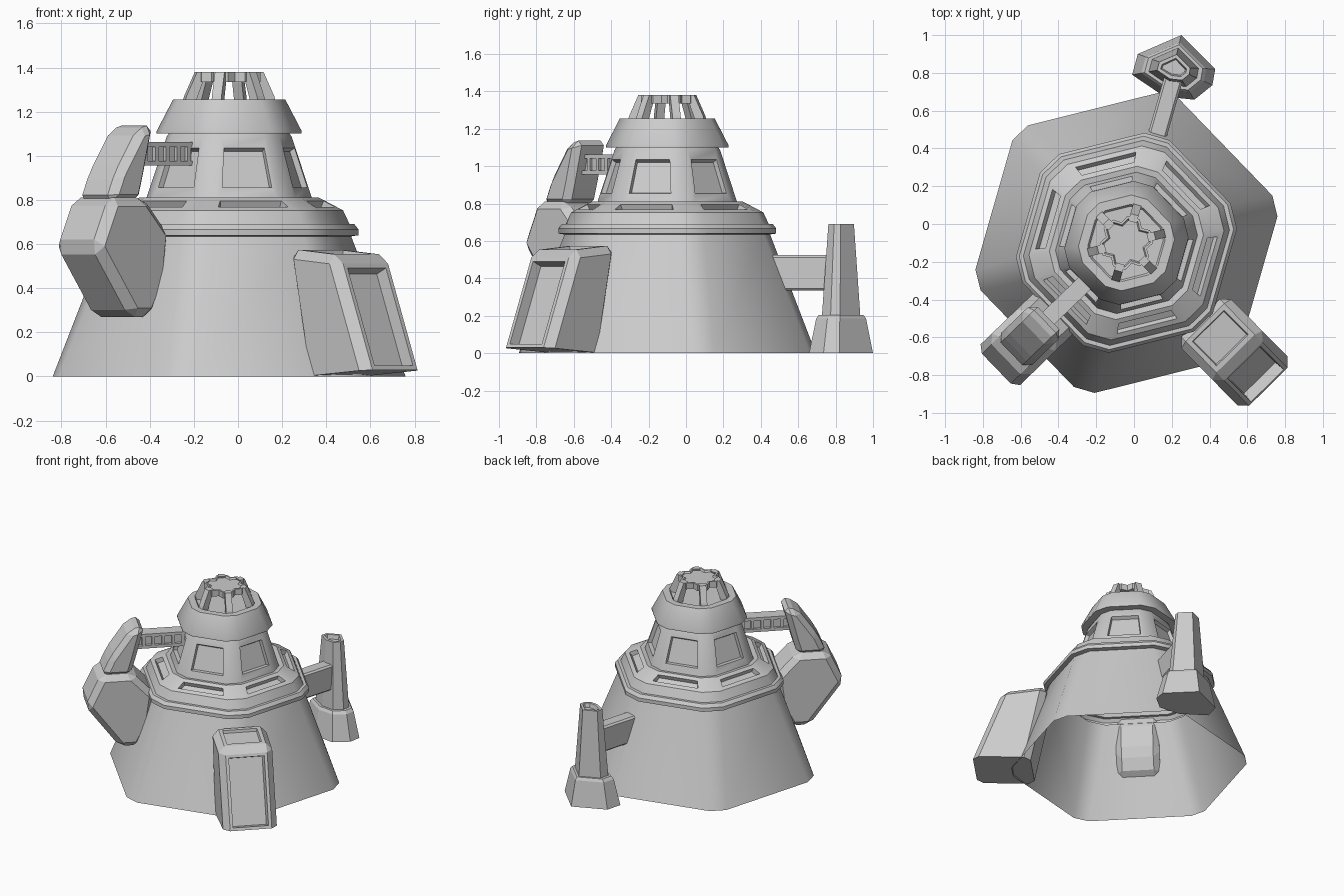
import bpy, bmesh
from math import sin, cos, radians
from mathutils import Vector

if "Cube" in bpy.data.objects:
    bpy.data.objects.remove(bpy.data.objects["Cube"])

CENTRE = (-0.04, -0.10, 0)
TURN = 14          # angle of the first hexagon corner


def finish(name, bm, angle=0, loc=CENTRE, smooth=False):
    me = bpy.data.meshes.new(name)
    bm.to_mesh(me)
    bm.free()
    ob = bpy.data.objects.new(name, me)
    bpy.context.collection.objects.link(ob)
    ob.location = loc
    ob.rotation_euler.z = radians(angle)
    if smooth:
        bpy.ops.object.select_all(action='DESELECT')
        ob.select_set(True)
        bpy.context.view_layer.objects.active = ob
        bpy.ops.object.shade_smooth_by_angle(angle=radians(32))
    return ob


def stack(rings, cap_bottom=False, cap_top=True):
    """Skin a list of counter-clockwise rings; returns bmesh and faces per band."""
    bm = bmesh.new()
    loops = [[bm.verts.new(p) for p in r] for r in rings]
    n = len(loops[0])
    bands = [[bm.faces.new((a[i], a[(i + 1) % n], b[(i + 1) % n], b[i])) for i in range(n)]
             for a, b in zip(loops, loops[1:])]
    top = bm.faces.new(loops[-1]) if cap_top else None
    if cap_bottom:
        bm.faces.new(loops[0][::-1])
    bm.normal_update()
    return bm, bands, top


def hex_ring(r, z, d):
    """Hexagon with clipped corners."""
    return [(r * cos(radians(TURN + 60 * k + s * d)), r * sin(radians(TURN + 60 * k + s * d)), z)
            for k in range(6) for s in (-1, 1)]


def panel(bm, f, mu, mv, depth):
    """Sunken panel in a quad, margins as fractions."""
    ring, n = list(f.verts), f.normal.copy()
    c = [v.co.copy() for v in ring]
    bm.faces.remove(f)
    for a, b, d in ((mu, mv, 0), (mu * 1.25, mv * 1.15, depth)):
        new = []
        for u, v in ((a, b), (1 - a, b), (1 - a, 1 - b), (a, 1 - b)):
            new.append(bm.verts.new(c[0].lerp(c[1], u).lerp(c[3].lerp(c[2], u), v) - n * d))
        for i in range(4):
            j = (i + 1) % 4
            bm.faces.new((ring[i], ring[j], new[j], new[i]))
        ring = new
    bm.faces.new(ring)


def sink(bm, f, margin, depth):
    bmesh.ops.inset_individual(bm, faces=[f], thickness=margin)
    bmesh.ops.inset_individual(bm, faces=[f], thickness=0.008, depth=-depth)


def prism(profile, width, bevel=0, zmin=-1):
    """Side profile (radius, z) extruded sideways, edges bevelled above zmin."""
    bm, _, _ = stack([[(r, y, z) for r, z in profile] for y in (-width / 2, width / 2)], True)
    bmesh.ops.recalc_face_normals(bm, faces=bm.faces)
    if bevel:
        es = [e for e in bm.edges if max(v.co.z for v in e.verts) > zmin]
        bmesh.ops.bevel(bm, geom=es, offset=bevel, segments=1, affect='EDGES', clamp_overlap=True)
        bm.normal_update()
    return bm


def beam(r0, r1, z0, z1):
    return [(r0, z0), (r1, z0), (r1, z1), (r0, z1)]


# main building: open-bottomed shell with sunken slots and windows
levels = [(.812, 0, 4), (.557, .635, 6.8), (.59, .64, 6.8), (.59, .667, 6.8), (.572, .69, 6.8),
          (.55, .69, 6.8), (.52, .753, 7), (.41, .81, 8), (.378, .805, 8), (.285, 1.085, 9),
          (.275, 1.10, 9), (.33, 1.10, 9), (.33, 1.112, 9), (.255, 1.255, 10), (.205, 1.255, 10), (.195, 1.24, 10)]
bm, bands, _ = stack([hex_ring(*l) for l in levels])
for f in bands[6][1::2]:
    panel(bm, f, .07, .25, .03)
for f in bands[8][1::2]:
    panel(bm, f, .07, .18, .025)
finish("main_building", bm, smooth=True)

# crown: star cap held by six leaning ribs
star = []
for k in range(6):
    for off, r in ((-14, .142), (14, .142), (30, .112)):
        a = radians(TURN + 60 * k + off)
        star.append((r * cos(a), r * sin(a)))
bm, _, top = stack([[(x, y, z) for x, y in star] for z in (1.335, 1.38)], True)
sink(bm, top, .014, .012)
finish("crown_cap", bm)
for k in range(6):
    rib = [(.165, 1.235), (.215, 1.235), (.205, 1.27), (.155, 1.38), (.115, 1.38), (.13, 1.33)]
    finish("crown_rib", prism(rib, .045), TURN + 60 * k)

# entrance porch with sunken door and roof panel
bm = prism([(.67, 0), (1.07, .03), (.865, .55), (.55, .578)], .37, .042, .2)
door = max((f for f in bm.faces if f.normal.x > .8), key=lambda f: f.calc_area())
roof = max((f for f in bm.faces if f.normal.z > .9), key=lambda f: f.calc_area())
sink(bm, door, .03, .06)
sink(bm, roof, .035, .02)
finish("entrance_porch", bm, -45.4)

# side pod: body, leaning head and latticed arm
POD = 224
finish("pod_body", prism([(.61, .27), (.74, .27), (.975, .585), (.87, .81), (.65, .81), (.5, .65), (.53, .42)],
                         .30, .04), POD)
finish("pod_head", prism([(.66, .79), (.86, .79), (.80, .925), (.665, 1.12), (.565, 1.145), (.625, .91)],
                         .235, .035), POD)
finish("pod_arm_core", prism(beam(.25, .64, .96, 1.055), .05), POD)
for z in (.955, 1.04):
    finish("pod_arm_rail", prism(beam(.25, .64, z, z + .022), .09), POD)
for i in range(6):
    r = .28 + i * .068
    finish("pod_arm_post", prism(beam(r, r + .022, .96, 1.05), .085), POD)

# chimney tower with wide foot
plan = [(-.22, -.04), (-.05, -.155), (.11, -.172), (.205, -.095), (.22, -.01), (.04, .17), (-.19, .07)]


def tower(name, steps, hollow):
    bm, _, top = stack([[(x * s, y * s, z) for x, y in plan] for s, z in steps], True)
    if hollow:
        sink(bm, top, .02, .03)
    finish(name, bm, loc=(.21, .83, 0))


tower("tower_foot", [(1, 0), (.78, .185), (.7, .205)], False)
tower("tower_shaft", [(.6, .2), (.4, .69)], True)

# strut from building to tower
finish("tower_strut", prism([(.64, .335), (.93, .335), (.93, .525), (.56, .525)], .10, .012), 74)
